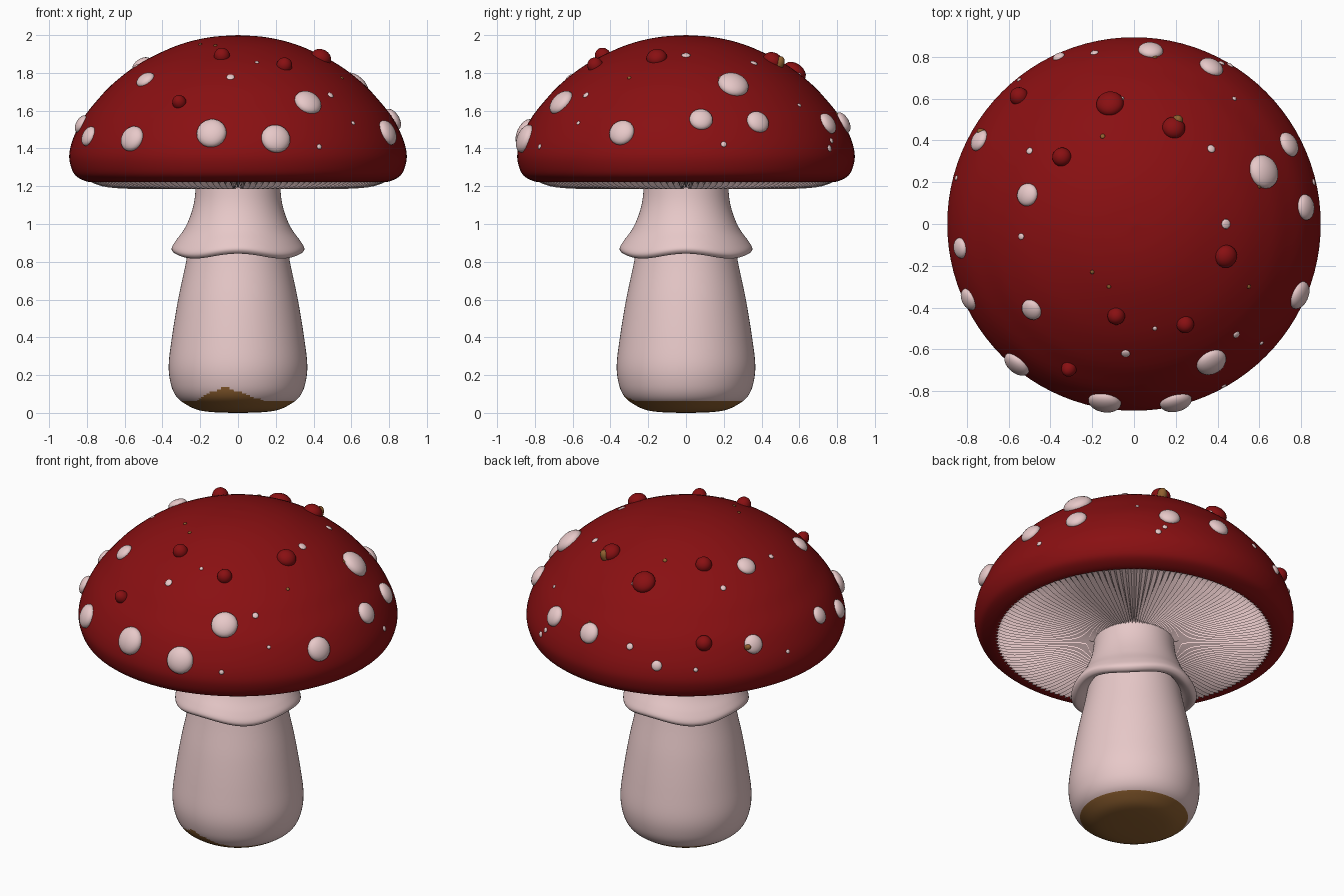
import bpy, bmesh, math
from mathutils import Vector, Matrix

if "Cube" in bpy.data.objects:
    bpy.data.objects.remove(bpy.data.objects["Cube"])


def material(name, rgb):
    m = bpy.data.materials.new(name)
    m.diffuse_color = (*rgb, 1)
    m.use_nodes = True
    m.node_tree.nodes["Principled BSDF"].inputs["Base Color"].default_value = m.diffuse_color
    return m


CREAM = material("pale_pink_cream", (0.80, 0.58, 0.58))
RED = material("deep_red", (0.25, 0.005, 0.006))
BROWN = material("earth_brown", (0.28, 0.12, 0.03))


def smooth_curve(pts, steps=6):
    """Catmull-Rom curve through (radius, height) points."""
    out = []
    for i in range(len(pts) - 1):
        p = [Vector(pts[min(max(i + k, 0), len(pts) - 1)]) for k in (-1, 0, 1, 2)]
        for s in range(steps):
            t = s / steps
            out.append(0.5 * (2 * p[1] + (p[2] - p[0]) * t
                              + (2 * p[0] - 5 * p[1] + 4 * p[2] - p[3]) * t * t
                              + (3 * p[1] - p[0] - 3 * p[2] + p[3]) * t ** 3))
    out.append(Vector(pts[-1]))
    return out


def finish(name, bm, mats, smooth=True):
    me = bpy.data.meshes.new(name)
    bm.to_mesh(me)
    bm.free()
    for m in mats:
        me.materials.append(m)
    for p in me.polygons:
        p.use_smooth = smooth
    ob = bpy.data.objects.new(name, me)
    bpy.context.collection.objects.link(ob)
    return ob


def lathe(name, profile, mats, segs=96, shape=None, rule=None, smooth=True):
    """Spin a profile; shape(i, j, angle) offsets z, rule(centre) picks a material."""
    bm = bmesh.new()
    rings = []
    for i, (r, z) in enumerate(profile):
        if r < 1e-4:
            rings.append([bm.verts.new((0, 0, z))] * segs)
            continue
        ring = []
        for j in range(segs):
            a = 2 * math.pi * j / segs
            dz = shape(i, j, a) if shape else 0
            ring.append(bm.verts.new((r * math.cos(a), r * math.sin(a), z + dz)))
        rings.append(ring)
    for lo, hi in zip(rings, rings[1:]):
        for j in range(segs):
            k = (j + 1) % segs
            loop = list(dict.fromkeys((lo[j], lo[k], hi[k], hi[j])))
            f = bm.faces.new(loop)
            if rule:
                f.material_index = rule(f.calc_center_median())
    return finish(name, bm, mats, smooth)


# Stem, with an earthy foot that rises to a bump at the front
def foot_rule(c):
    front = math.atan2(c.x + 0.07, -c.y)
    return int(c.z < 0.062 + 0.075 * max(0, 1 - abs(front) / 0.65))


stem = smooth_curve([(0, 0.0), (0.12, 0.003), (0.21, 0.015), (0.275, 0.045),
                     (0.325, 0.085), (0.355, 0.15), (0.367, 0.25), (0.35, 0.4),
                     (0.317, 0.6), (0.275, 0.8), (0.24, 1.0), (0.215, 1.23)])
lathe("stem", stem, [CREAM, BROWN], rule=foot_rule)

# Skirt ring with a wavy rounded lip
skirt = smooth_curve([(0.255, 0.88), (0.29, 0.845), (0.325, 0.83), (0.347, 0.842),
                      (0.35, 0.865), (0.328, 0.905), (0.285, 0.97), (0.25, 1.05),
                      (0.23, 1.13), (0.222, 1.23)])
lathe("skirt", skirt, [CREAM],
      shape=lambda i, j, a: 0.013 * math.cos(4 * a) * max(0, min(1, (1.0 - skirt[i].y) / 0.15)))

# Cap dome rolling under at the rim
cap = smooth_curve([(0, 2.0), (0.16, 1.987), (0.33, 1.942), (0.52, 1.85), (0.66, 1.745),
                    (0.75, 1.65), (0.82, 1.56), (0.87, 1.46), (0.892, 1.38),
                    (0.889, 1.32), (0.865, 1.262), (0.82, 1.232), (0.77, 1.222),
                    (0.75, 1.25)])
lathe("cap", cap[::-1], [RED])

# Gills: pleated disc under the cap
gill = smooth_curve([(0.20, 1.187), (0.4, 1.185), (0.6, 1.187), (0.72, 1.2), (0.80, 1.232)], 3)
lathe("gills", gill[::-1], [CREAM], segs=288, smooth=False,
      shape=lambda i, j, a: 0.035 * (j % 2) * (1 if i > 2 else i / 3))


# Warts and flecks, seated along the cap normal
def cap_frame(x, y):
    r, a = math.hypot(x, y), math.atan2(y, x)
    for p, q in zip(cap, cap[1:]):
        if q.x >= r or q.y < 1.385:
            t = min(1, (r - p.x) / max(q.x - p.x, 1e-6))
            rr, z = p.lerp(q, t)
            n = Vector(((p.y - q.y) * math.cos(a), (p.y - q.y) * math.sin(a), q.x - p.x))
            rot = n.to_track_quat('Z', 'Y').to_matrix().to_4x4()
            return Matrix.Translation((rr * math.cos(a), rr * math.sin(a), z)) @ rot


def warts(name, spots, mat, height):
    bm = bmesh.new()
    for x, y, r in spots:
        m = cap_frame(x, y) @ Matrix.Diagonal((r, r, height(r), 1))
        bmesh.ops.create_icosphere(bm, subdivisions=3 if r > 0.025 else 2, radius=1, matrix=m)
    finish(name, bm, [mat])


warts("pale_warts", [
    (-.36, .80, .03), (.08, .83, .06), (.37, .75, .06), (-.74, .40, .055),
    (-.51, .14, .055), (-.83, -.115, .05), (-.79, -.36, .055), (-.49, -.41, .052),
    (-.56, -.67, .07), (-.14, -.85, .08), (.20, -.85, .078), (.37, -.66, .075),
    (.79, -.34, .07), (.82, .08, .062), (.62, .25, .083), (.74, .38, .062)],
    CREAM, lambda r: 0.55 * r)
warts("red_warts", [
    (-.55, .61, .045), (-.115, .575, .066), (.19, .46, .055), (-.345, .32, .046),
    (.44, -.155, .055), (-.085, -.44, .042), (.245, -.48, .042), (-.31, -.69, .037)],
    RED, lambda r: 0.045)
warts("pale_flecks", [
    (-.19, .82, .02), (.46, .76, .018), (.44, 0, .024), (.37, .36, .02),
    (-.50, .35, .017), (-.54, -.06, .016), (-.04, -.62, .022), (.49, -.53, .018),
    (.10, -.50, .011), (.61, -.57, .011), (.48, .60, .011), (.43, -.775, .014),
    (-.55, .69, .013), (-.85, .22, .013), (.86, .2, .016), (.42, .77, .015),
    (-.06, .60, .012)],
    CREAM, lambda r: 0.007)
warts("brown_flecks", [
    (-.15, .42, .012), (.10, .80, .012), (.55, -.30, .01), (-.20, -.23, .01),
    (.60, .18, .01), (-.12, -.30, .01)], BROWN, lambda r: 0.006)
warts("brown_wart_patches", [(.205, .487, .03), (-.725, .435, .02)],
      BROWN, lambda r: 0.048 if r > .025 else 0.032)
